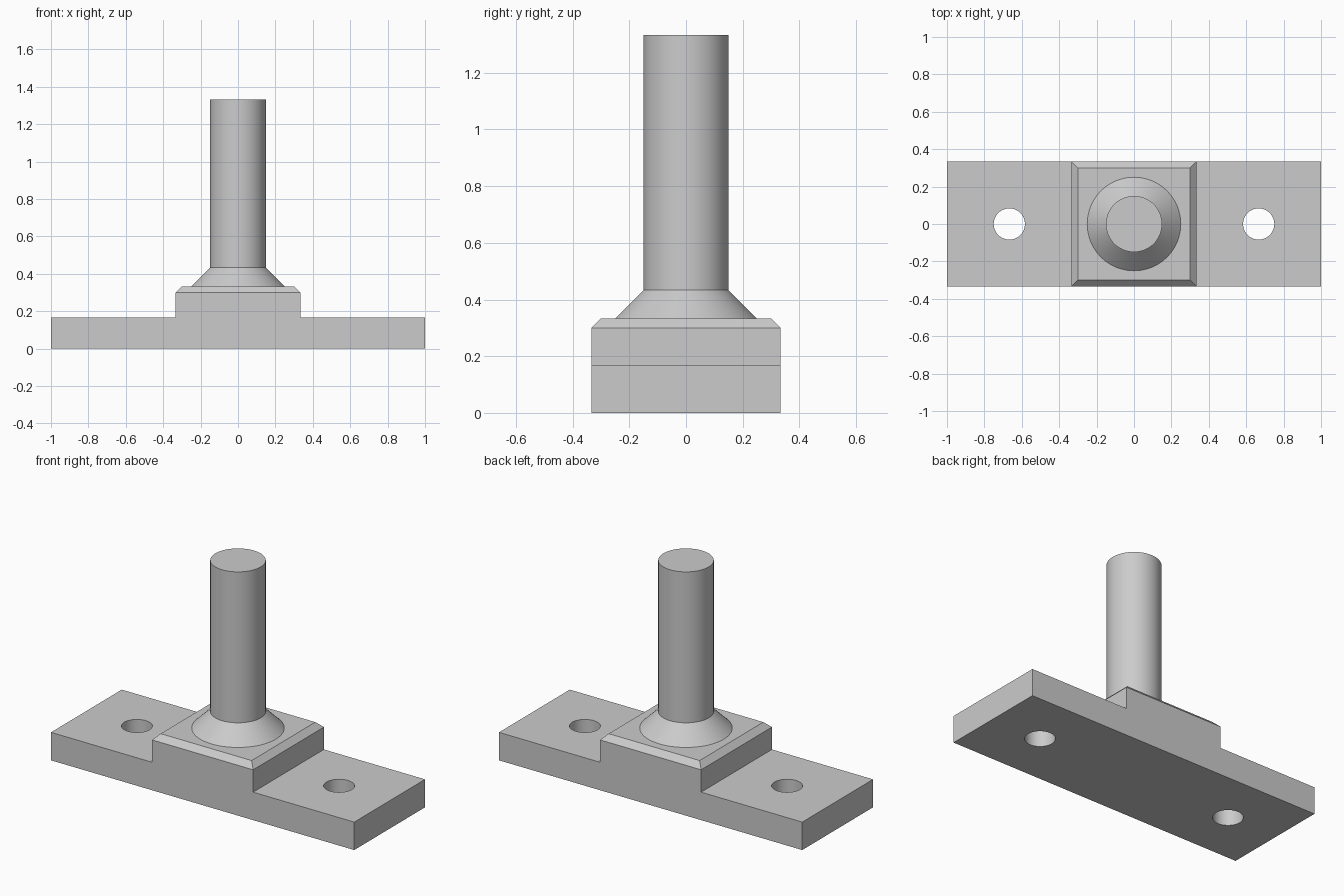
import bpy
import bmesh
import math

cube = bpy.data.objects.get("Cube")
if cube:
    bpy.data.objects.remove(cube, do_unlink=True)

THIRD = 1 / 3
PLATE_TOP = THIRD / 2
CHAMFER = THIRD / 10

# Single grey material
grey = bpy.data.materials.new("light grey")
grey.use_nodes = True
grey.diffuse_color = (0.6, 0.6, 0.6, 1)
grey.node_tree.nodes["Principled BSDF"].inputs["Base Color"].default_value = grey.diffuse_color


def make_object(name, bm):
    bmesh.ops.recalc_face_normals(bm, faces=bm.faces)
    mesh = bpy.data.meshes.new(name)
    bm.to_mesh(mesh)
    bm.free()
    mesh.materials.append(grey)
    obj = bpy.data.objects.new(name, mesh)
    bpy.context.collection.objects.link(obj)
    return obj


def select_only(obj):
    bpy.ops.object.select_all(action='DESELECT')
    obj.select_set(True)
    bpy.context.view_layer.objects.active = obj


def lathe(name, profile, x=0, segments=96):
    """Turned solid from (radius, height) points, capped at both ends."""
    bm = bmesh.new()
    rings = []
    for r, z in profile:
        angles = [math.tau * i / segments for i in range(segments)]
        rings.append([bm.verts.new((x + r * math.cos(a), r * math.sin(a), z)) for a in angles])
    for low, high in zip(rings, rings[1:]):
        for i in range(segments):
            j = (i + 1) % segments
            bm.faces.new((low[i], low[j], high[j], high[i]))
    bm.faces.new(rings[0][::-1])
    bm.faces.new(rings[-1])
    return make_object(name, bm)


# Mounting plate with raised block: stepped profile extruded in depth
right_half = [(1, 0), (1, PLATE_TOP), (THIRD, PLATE_TOP), (THIRD, THIRD)]
profile = right_half + [(-x, z) for x, z in reversed(right_half)]
bm = bmesh.new()
face = bm.faces.new([bm.verts.new((x, -THIRD, z)) for x, z in profile])
extruded = bmesh.ops.extrude_face_region(bm, geom=[face])["geom"]
new_verts = [v for v in extruded if isinstance(v, bmesh.types.BMVert)]
bmesh.ops.translate(bm, verts=new_verts, vec=(0, 2 * THIRD, 0))
bmesh.ops.recalc_face_normals(bm, faces=bm.faces)

# Chamfer round the top of the block
top_edges = [e for e in bm.edges if all(v.co.z > THIRD - 0.01 for v in e.verts)]
bmesh.ops.bevel(bm, geom=top_edges, offset=CHAMFER, offset_type='OFFSET',
                segments=1, profile=0.5, affect='EDGES')
base = make_object("base_plate", bm)

# Bolt holes through both ends
for side in (-1, 1):
    cutter = lathe("hole_cutter", [(THIRD / 4, -0.1), (THIRD / 4, 0.3)], side * 2 * THIRD)
    cutter.hide_render = True
    cut = base.modifiers.new("bolt_hole", 'BOOLEAN')
    cut.operation = 'DIFFERENCE'
    cut.solver = 'EXACT'
    cut.object = cutter
    select_only(base)
    bpy.ops.object.modifier_apply(modifier=cut.name)
    bpy.data.objects.remove(cutter, do_unlink=True)

# Shaft with conical collar
shaft = lathe("shaft_and_collar",
              [(0.25, THIRD), (0.15, THIRD + 0.1), (0.15, 4 * THIRD)])

for obj in (base, shaft):
    select_only(obj)
    bpy.ops.object.shade_smooth_by_angle(angle=math.radians(30))
